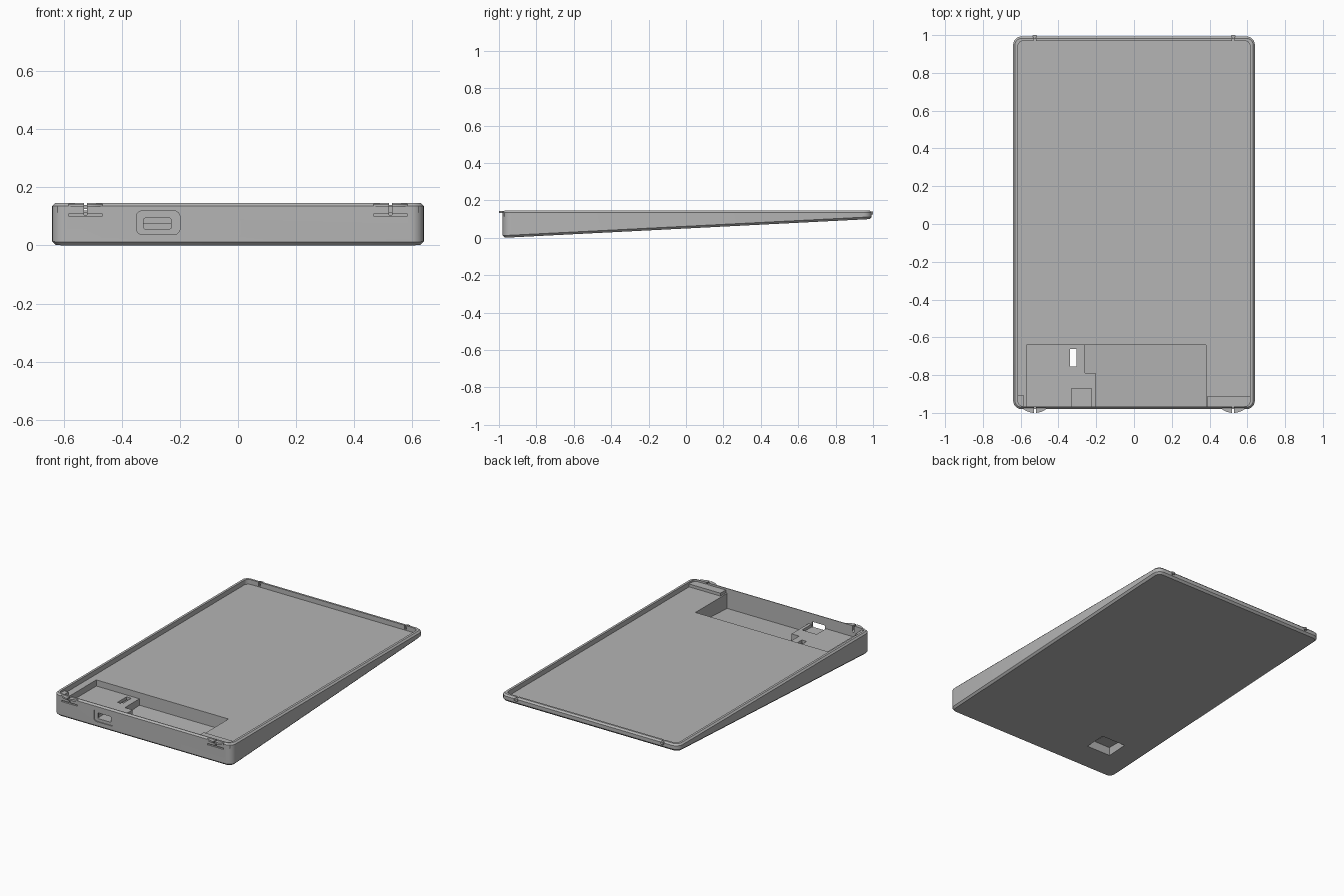
import bpy, bmesh, math

cube = bpy.data.objects.get("Cube")
if cube:
    bpy.data.objects.remove(cube, do_unlink=True)

grey = bpy.data.materials.new("plain grey")
grey.use_nodes = True
COLOUR = (0.46, 0.46, 0.46, 1)
grey.diffuse_color = COLOUR
grey.node_tree.nodes["Principled BSDF"].inputs["Base Color"].default_value = COLOUR

TOP, FLOOR, FRONT, BACK, HALF = 0.146, 0.115, -0.98, 0.993, 0.64


def underside(y):
    return 0.051 * (y - FRONT)


def sloped(offset):
    return lambda x, y: underside(y) + offset


def flat(z):
    return lambda x, y: z


def outline(x0, x1, y0, y1, r, steps=6):
    """Rounded rectangle, counter-clockwise."""
    if r <= 0:
        return [(x0, y0), (x1, y0), (x1, y1), (x0, y1)]
    pts = []
    corners = [(x1 - r, y0 + r, -90), (x1 - r, y1 - r, 0), (x0 + r, y1 - r, 90), (x0 + r, y0 + r, 180)]
    for cx, cy, start in corners:
        for i in range(steps + 1):
            a = math.radians(start + 90 * i / steps)
            pts.append((cx + r * math.cos(a), cy + r * math.sin(a)))
    return pts


def loft(name, sections):
    """Skin a stack of (outline, height function) sections and cap both ends."""
    bm = bmesh.new()
    rings = [[bm.verts.new((x, y, h(x, y))) for x, y in pts] for pts, h in sections]
    n = len(rings[0])
    for a, b in zip(rings, rings[1:]):
        for i in range(n):
            j = (i + 1) % n
            bm.faces.new((a[i], a[j], b[j], b[i]))
    bm.faces.new(rings[0][::-1])
    bm.faces.new(rings[-1])
    bmesh.ops.recalc_face_normals(bm, faces=bm.faces)
    mesh = bpy.data.meshes.new(name)
    bm.to_mesh(mesh)
    bm.free()
    mesh.materials.append(grey)
    ob = bpy.data.objects.new(name, mesh)
    bpy.context.collection.objects.link(ob)
    return ob


def prism(name, x0, x1, y0, y1, low, high, r=0.0):
    low = low if callable(low) else flat(low)
    pts = outline(x0, x1, y0, y1, r)
    return loft(name, [(pts, low), (pts, flat(high))])


def activate(ob):
    bpy.ops.object.select_all(action='DESELECT')
    ob.select_set(True)
    bpy.context.view_layer.objects.active = ob


def cut(target, cutter):
    activate(target)
    mod = target.modifiers.new("cut", 'BOOLEAN')
    mod.operation, mod.solver, mod.object = 'DIFFERENCE', 'EXACT', cutter
    bpy.ops.object.modifier_apply(modifier=mod.name)
    bpy.data.objects.remove(cutter, do_unlink=True)


def inset(d):
    return outline(-HALF + d, HALF - d, FRONT + d, BACK - d, 0.045 - d)


# Wedge tray with bevelled rims
tray = loft("tray", [(inset(0.012), sloped(0)), (inset(0), sloped(0.012)),
                     (inset(0), flat(TOP - 0.01)), (inset(0.01), flat(TOP))])

# Shallow bed and the deep pocket with its raised board shelf
cut(tray, prism("bed_cutter", -0.615, 0.615, -0.965, 0.97, FLOOR, 0.2, 0.03))
cut(tray, prism("shelf_cutter", -0.57, -0.19, -0.965, -0.64, 0.075, 0.2))
cut(tray, prism("pocket_cutter", -0.205, 0.38, -0.965, -0.64, sloped(0.016), 0.2))
cut(tray, prism("pocket_step_cutter", -0.26, -0.19, -0.79, -0.64, sloped(0.016), 0.2))
cut(tray, prism("port_bay_cutter", -0.33, -0.225, -0.965, -0.87, 0.057, 0.2))

# Underside switch recess and the slot through the shelf
splay = [(outline(-0.475, -0.285, -0.795, -0.64, 0), flat(-0.02)),
         (outline(-0.455, -0.3, -0.775, -0.65, 0), flat(0.055))]
cut(tray, loft("switch_recess_cutter", splay))
cut(tray, prism("switch_slot_cutter", -0.338, -0.304, -0.755, -0.662, 0.03, 0.2))


# Port opening with a shallow surround
def front_cutter(name, x0, x1, z0, z1, depth, r):
    ob = prism(name, x0, x1, z0, z1, 0, 1, r)
    for v in ob.data.vertices:
        x, z, t = v.co
        v.co = (x, FRONT + depth if t < 0.5 else FRONT - 0.05, z)
    return ob


cut(tray, front_cutter("port_surround_cutter", -0.35, -0.2, 0.038, 0.119, 0.006, 0.02))
cut(tray, front_cutter("port_cutter", -0.325, -0.23, 0.057, 0.094, 0.03, 0.006))

# Corner blocks behind the front clips
prism("left_corner_block", 0.39, 0.622, -0.972, -0.91, FLOOR - 0.002, 0.134)
prism("right_corner_block", -0.622, -0.585, -0.972, -0.905, FLOOR - 0.002, 0.134)

for side, name in ((1, "left"), (-1, "right")):
    c = side * 0.525
    # T-shaped flex slots in the front wall, small slits in the back wall
    cut(tray, prism("flex_slot_cutter", c - 0.058, c + 0.058, -1.02, -0.968, 0.101, 0.109))
    cut(tray, prism("stem_slot_cutter", c - 0.005, c + 0.005, -1.02, -0.96, 0.105, 0.2))
    cut(tray, prism("back_slit_cutter", c - 0.006, c + 0.006, 0.965, 1.02, 0.12, 0.2))
    # Split curved front catch
    for half in (1, -1):
        xs = [0.005 + 0.054 * i / 8 for i in range(9)]
        pts = [(c + half * x, -0.9 - math.sqrt(0.01 - x * x)) for x in xs]
        pts += [(c + half * xs[-1], -0.97), (c + half * xs[0], -0.97)]
        part = "inner" if half != side else "outer"
        loft(f"{name}_{part}_front_catch", [(pts, flat(0.132)), (pts, flat(0.143))])
    # Small back catch
    prism(f"{name}_back_catch", c - 0.012, c + 0.012, 0.98, 1.0, 0.126, 0.14, 0.005)

activate(tray)
bpy.ops.object.shade_smooth_by_angle(angle=math.radians(30))
